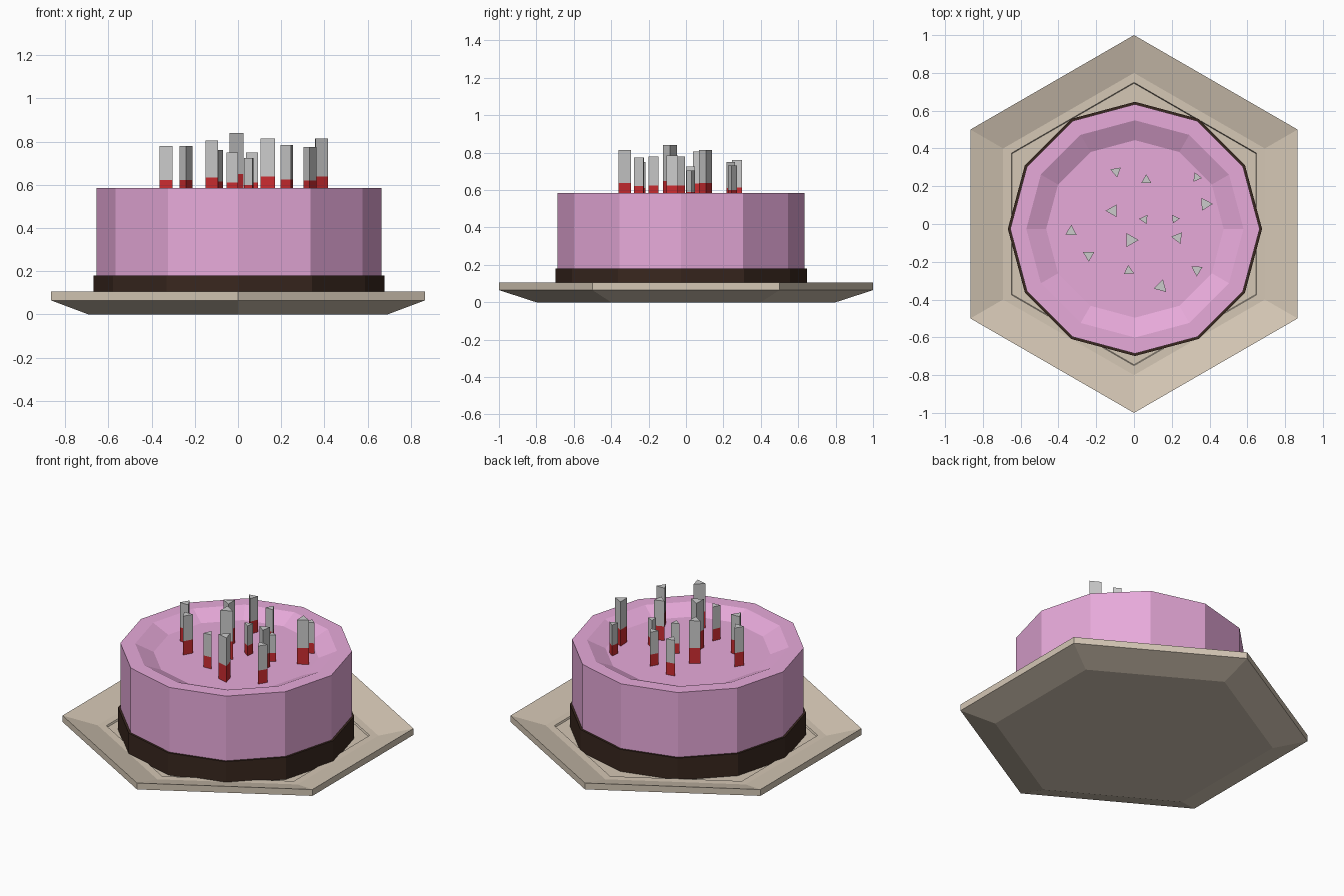
import bpy, bmesh
from math import cos, sin, pi, radians

if "Cube" in bpy.data.objects:
    bpy.data.objects.remove(bpy.data.objects["Cube"])


def material(name, rgb):
    m = bpy.data.materials.new(name)
    m.diffuse_color = (*rgb, 1)
    m.use_nodes = True
    m.node_tree.nodes["Principled BSDF"].inputs["Base Color"].default_value = m.diffuse_color
    return m


def lathe(name, profile, sides, centre=(0, 0), turn=90, mat=None):
    """Stack of polygon rings (radius, z), closed at both ends, flat shaded."""
    bm = bmesh.new()
    rings = []
    for r, z in profile:
        rings.append([bm.verts.new((centre[0] + r * cos(radians(turn) + 2 * pi * i / sides),
                                    centre[1] + r * sin(radians(turn) + 2 * pi * i / sides), z))
                      for i in range(sides)])
    for a, b in zip(rings, rings[1:]):
        for i in range(sides):
            j = (i + 1) % sides
            bm.faces.new((a[i], a[j], b[j], b[i]))
    bm.faces.new(rings[0][::-1])
    bm.faces.new(rings[-1])
    me = bpy.data.meshes.new(name)
    bm.to_mesh(me)
    bm.free()
    if mat:
        me.materials.append(mat)
    ob = bpy.data.objects.new(name, me)
    bpy.context.collection.objects.link(ob)
    return ob


beige = material("plate_beige", (0.66, 0.57, 0.46))
chocolate = material("chocolate", (0.04, 0.02, 0.013))
pink = material("pink_icing", (0.80, 0.40, 0.70))
red = material("candle_red", (0.60, 0.025, 0.03))

# Hexagonal dished plate with a small step around the well
lathe("plate", [(0.8, 0), (1, 0.065), (1, 0.105), (0.8, 0.052), (0.75, 0.052), (0.745, 0.042)],
      6, mat=beige)

# Twelve-sided cake: chocolate base and pink body with a sunken top
C = (0.005, -0.026)
lathe("cake_base", [(0.673, 0.042), (0.673, 0.18)], 12, C, mat=chocolate)
lathe("cake_body", [(0.66, 0.18), (0.66, 0.585), (0.575, 0.585), (0.47, 0.537)], 12, C, mat=pink)

# Triangular candles: x, y, top height, turn in degrees; size follows height
candles = [
    (-0.095, 0.278, 0.76, -80), (0.065, 0.232, 0.75, 90), (0.332, 0.247, 0.73, -8),
    (0.378, 0.105, 0.815, 2), (-0.112, 0.07, 0.805, 180), (0.055, 0.025, 0.725, 175),
    (0.217, 0.027, 0.705, 5), (-0.333, -0.04, 0.78, 88), (-0.018, -0.085, 0.84, 0),
    (0.232, -0.072, 0.785, 172), (-0.24, -0.165, 0.78, -90), (-0.028, -0.248, 0.75, 95),
    (0.333, -0.243, 0.775, -92), (0.143, -0.332, 0.815, 75),
]
BASE = 0.50
for n, (x, y, top, turn) in enumerate(candles, 1):
    h = top - BASE
    r, mid = h / 8, BASE + 0.44 * h
    lathe(f"candle_foot_{n}", [(r, BASE), (r, mid)], 3, (x, y), turn, red)
    lathe(f"candle_stick_{n}", [(r, mid), (r, top)], 3, (x, y), turn)
